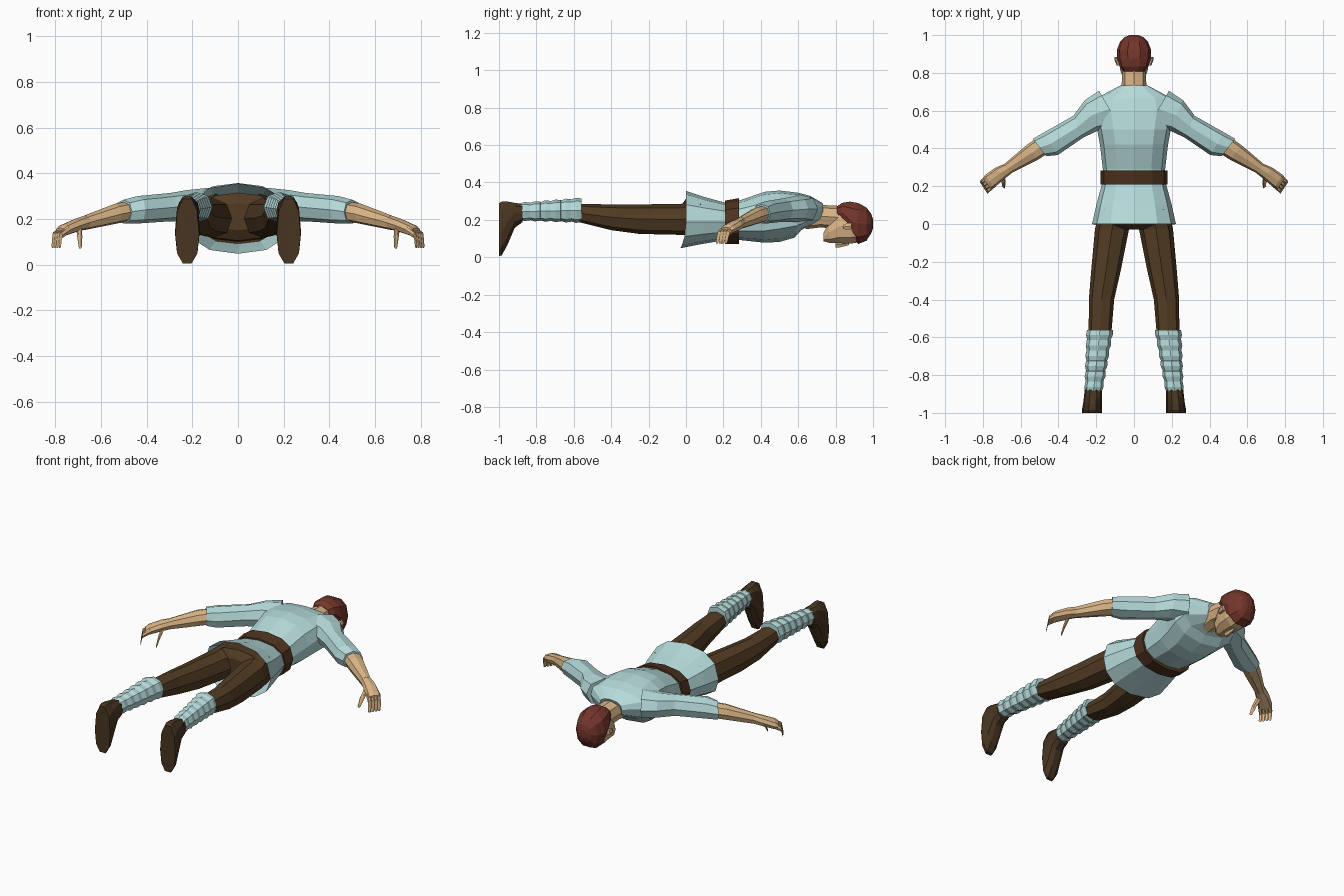
import bpy, bmesh, math
from mathutils import Vector


def material(name, rgb):
    m = bpy.data.materials.new(name)
    m.diffuse_color = (*rgb, 1)
    return m


CLOTH = material("pale blue cloth", (0.47, 0.71, 0.71))
PANTS = material("brown trousers", (0.085, 0.045, 0.017))
BOOT = material("dark brown boots", (0.065, 0.036, 0.015))
BELT = material("belt leather", (0.075, 0.033, 0.014))
SKIN = material("skin", (0.70, 0.46, 0.24))
HAIR = material("red brown hair", (0.17, 0.036, 0.024))


def power(t, e):
    return math.copysign(abs(t) ** e, t)


def loft(name, rings, mat, n=8, e=0.85, mirror=False, caps=(True, True)):
    """Skin rings of (centre, side vector, up vector, down vector, front shift in y)."""
    bm = bmesh.new()
    loops = []
    for c, u, up, down, shift in rings:
        loop = []
        for i in range(n):
            a = 2 * math.pi * i / n
            s, k = power(math.sin(a), e), power(math.cos(a), e)
            p = Vector(c) + Vector(u) * k + (Vector(up) * s if s > 0 else Vector(down) * -s)
            p.y += shift * max(0, -math.sin(a)) ** 2
            loop.append(bm.verts.new(p))
        loops.append(loop)
    for a, b in zip(loops, loops[1:]):
        for i in range(n):
            j = (i + 1) % n
            bm.faces.new((a[i], a[j], b[j], b[i]))
    if caps[0]:
        bm.faces.new(loops[0])
    if caps[1]:
        bm.faces.new(loops[-1])
    bmesh.ops.recalc_face_normals(bm, faces=bm.faces)
    me = bpy.data.meshes.new(name)
    bm.to_mesh(me)
    bm.free()
    me.materials.append(mat)
    ob = bpy.data.objects.new(name, me)
    bpy.context.collection.objects.link(ob)
    if mirror:
        ob.modifiers.new("mirror", "MIRROR").use_mirror_merge = False
    return ob


def body(y, x, rx, low, high, mid=None, shift=0):
    """Ring lying across the length of the body."""
    mid = (low + high) / 2 if mid is None else mid
    return ((x, y, mid), (rx, 0, 0), (0, 0, high - mid), (0, 0, low - mid), shift)


def limb(x, y, z, ux, uy, h):
    """Ring across an arm, with a level side vector."""
    return ((x, y, z), (ux, uy, 0), (0, 0, h), (0, 0, -h), 0)


# Tunic with open hem and a V neckline on the chest
loft("tunic", [
    body(0.00, 0, 0.222, 0.048, 0.355, 0.19, -0.03),
    body(0.10, 0, 0.200, 0.072, 0.322, 0.19, -0.01),
    body(0.21, 0, 0.170, 0.092, 0.292, 0.19),
    body(0.29, 0, 0.165, 0.092, 0.305, 0.20),
    body(0.42, 0, 0.180, 0.078, 0.350, 0.22),
    body(0.50, 0, 0.195, 0.082, 0.357, 0.24),
    body(0.60, 0, 0.220, 0.105, 0.345, 0.25, -0.02),
    body(0.665, 0, 0.200, 0.145, 0.328, 0.255, -0.05),
    body(0.732, 0, 0.075, 0.175, 0.288, 0.245, -0.06),
], CLOTH, n=12, caps=(False, True))

# Belt
loft("belt", [
    body(0.208, 0, 0.178, 0.072, 0.303, 0.19),
    body(0.283, 0, 0.178, 0.072, 0.316, 0.20),
], BELT, n=12)

# Trousers
loft("hips", [
    body(0.20, 0, 0.155, 0.105, 0.28),
    body(0.08, 0, 0.185, 0.100, 0.31),
    body(0.00, 0, 0.175, 0.105, 0.315),
    body(-0.03, 0, 0.08, 0.15, 0.27),
], PANTS, n=12)
loft("trouser_leg", [
    body(0.08, 0.095, 0.085, 0.110, 0.310),
    body(-0.03, 0.117, 0.090, 0.120, 0.285),
    body(-0.25, 0.149, 0.078, 0.125, 0.283),
    body(-0.40, 0.172, 0.067, 0.145, 0.283),
    body(-0.58, 0.180, 0.060, 0.190, 0.285),
], PANTS, mirror=True)

# Banded wraps around the shins
wraps = []
bands = 6
for i in range(bands):
    for t, grow in ((i, 0.0), (i + 0.5, 0.005), (i + 0.98, -0.002)):
        f = t / bands
        wraps.append(body(-0.56 - 0.33 * f, 0.18 + 0.035 * f, 0.068 - 0.024 * f + grow,
                          0.188 + 0.012 * f - grow, 0.315 - 0.027 * f + grow))
loft("shin_wrap", wraps, CLOTH, mirror=True)

# Boots with toes pointing down
loft("boot", [
    body(-0.875, 0.215, 0.046, 0.185, 0.288),
    body(-0.915, 0.217, 0.048, 0.155, 0.293, 0.24),
    body(-0.955, 0.220, 0.050, 0.060, 0.303, 0.19),
    body(-0.985, 0.222, 0.054, 0.005, 0.305, 0.14),
    body(-1.000, 0.222, 0.052, 0.000, 0.295, 0.13),
], BOOT, n=10, mirror=True)

# Sleeves and bare forearms
loft("sleeve", [
    limb(0.13, 0.610, 0.258, 0.055, 0.095, 0.078),
    limb(0.225, 0.575, 0.258, 0.035, 0.080, 0.068),
    limb(0.295, 0.515, 0.252, 0.026, 0.058, 0.062),
    limb(0.44, 0.425, 0.240, 0.036, 0.060, 0.060),
    limb(0.50, 0.405, 0.232, 0.036, 0.046, 0.052),
], CLOTH, mirror=True)
loft("forearm", [
    limb(0.47, 0.425, 0.235, 0.032, 0.040, 0.044),
    limb(0.54, 0.378, 0.222, 0.031, 0.038, 0.044),
    limb(0.67, 0.292, 0.184, 0.018, 0.024, 0.032),
], SKIN, mirror=True)

# Hands: palm, four curled fingers and a thumb
loft("palm", [
    limb(0.66, 0.298, 0.187, 0.018, 0.024, 0.031),
    limb(0.71, 0.268, 0.172, 0.024, 0.030, 0.030),
    limb(0.765, 0.225, 0.150, 0.024, 0.034, 0.026),
    limb(0.778, 0.212, 0.143, 0.022, 0.030, 0.018),
], SKIN, mirror=True)
for i in range(4):
    t = (i - 1.5) * 0.019
    dx, dy = 0.55 * t, 0.83 * t
    loft("finger_%d" % (i + 1), [
        limb(0.755 + dx, 0.230 + dy, 0.153, 0.006, 0.009, 0.015),
        limb(0.790 + dx, 0.200 + dy, 0.128, 0.006, 0.009, 0.015),
        limb(0.795 + dx, 0.190 + dy, 0.080, 0.005, 0.007, 0.008),
    ], SKIN, n=6, mirror=True)
loft("thumb", [
    limb(0.695, 0.262, 0.160, 0.013, 0.010, 0.016),
    limb(0.692, 0.220, 0.120, 0.011, 0.008, 0.014),
    limb(0.690, 0.192, 0.078, 0.007, 0.005, 0.008),
], SKIN, n=6, mirror=True)

# Neck, running down behind the neckline
loft("neck", [
    body(0.64, 0, 0.060, 0.150, 0.270),
    body(0.72, 0, 0.066, 0.160, 0.280),
    body(0.82, 0, 0.062, 0.150, 0.275),
], SKIN)

# Head, face down, chin toward the body
loft("head", [
    body(0.735, 0, 0.026, 0.085, 0.130),
    body(0.765, 0, 0.056, 0.075, 0.190),
    body(0.820, 0, 0.074, 0.072, 0.260),
    body(0.880, 0, 0.082, 0.068, 0.275),
    body(0.940, 0, 0.072, 0.080, 0.270),
], SKIN, n=10)
loft("nose", [
    body(0.800, 0, 0.016, 0.050, 0.085),
    body(0.820, 0, 0.013, 0.050, 0.085),
    body(0.872, 0, 0.006, 0.064, 0.085),
], SKIN, n=6)
loft("ear", [
    body(0.840, 0.082, 0.010, 0.150, 0.175),
    body(0.865, 0.088, 0.014, 0.145, 0.185),
    body(0.885, 0.088, 0.014, 0.150, 0.185),
], SKIN, n=6, mirror=True)

# Hair cap over the back and crown
loft("hair", [
    body(0.808, 0, 0.055, 0.200, 0.275),
    body(0.835, 0, 0.076, 0.180, 0.293),
    body(0.875, 0, 0.089, 0.125, 0.302, 0.20),
    body(0.920, 0, 0.091, 0.066, 0.295, 0.18),
    body(0.965, 0, 0.074, 0.085, 0.270),
    body(0.990, 0, 0.048, 0.125, 0.235),
    body(1.000, 0, 0.022, 0.155, 0.205),
], HAIR, n=10)
